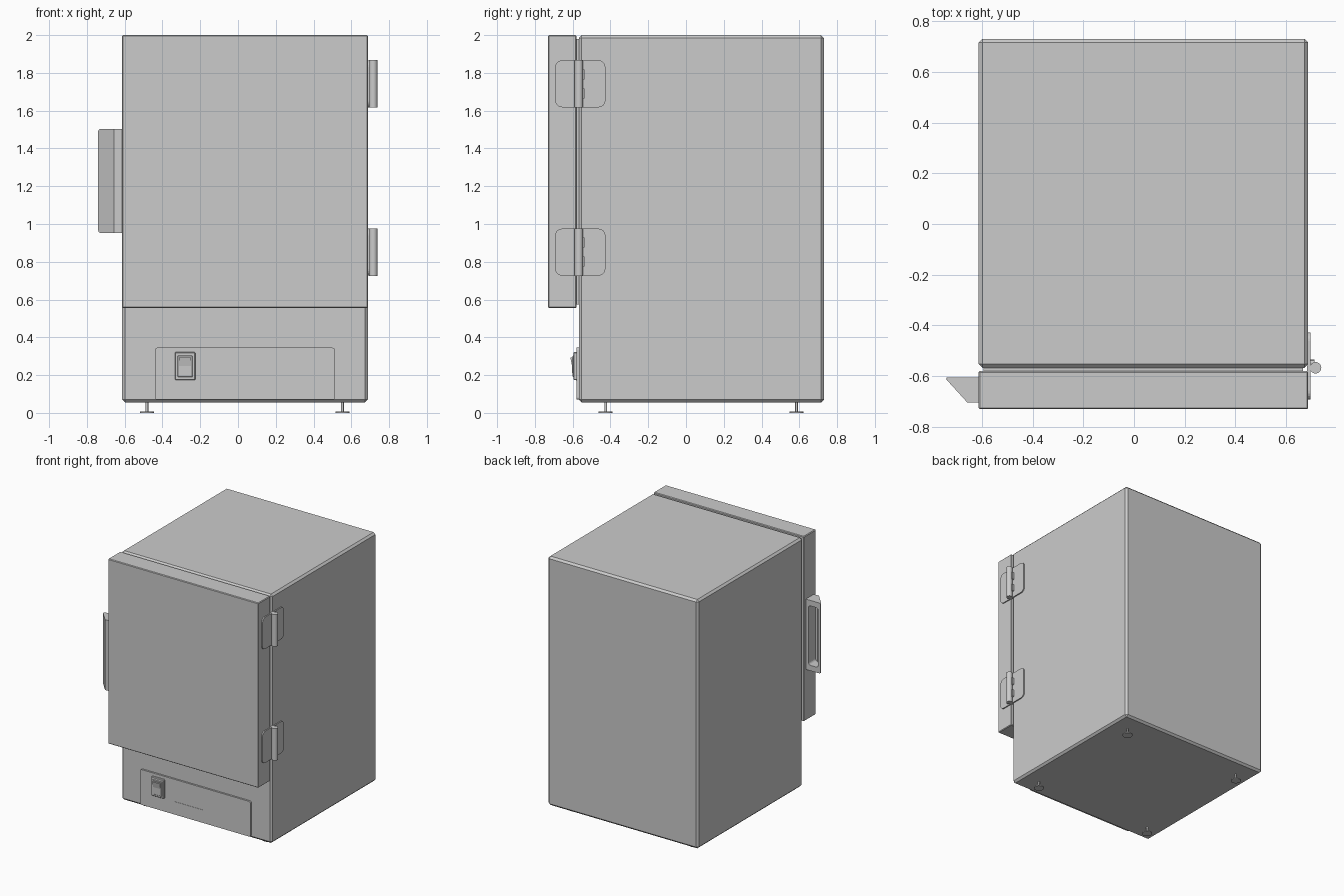
import bpy, bmesh, math
from mathutils import Matrix, Vector

if "Cube" in bpy.data.objects:
    bpy.data.objects.remove(bpy.data.objects["Cube"])


def finish(bm, name):
    bmesh.ops.recalc_face_normals(bm, faces=bm.faces[:])
    me = bpy.data.meshes.new(name)
    bm.to_mesh(me)
    bm.free()
    ob = bpy.data.objects.new(name, me)
    bpy.context.collection.objects.link(ob)
    return ob


def box(name, x, y, z, bevel=0.0, segments=1, axis=None):
    """Box from min/max pairs; bevel all edges, or only those along one axis."""
    bm = bmesh.new()
    bmesh.ops.create_cube(bm, size=1)
    for v in bm.verts:
        v.co = [(r[0] + r[1]) / 2 + c * (r[1] - r[0]) for r, c in zip((x, y, z), v.co)]
    if bevel:
        edges = [e for e in bm.edges if axis is None or
                 abs((e.verts[0].co - e.verts[1].co).normalized()[axis]) > 0.9]
        bmesh.ops.bevel(bm, geom=edges, offset=bevel, segments=segments,
                        profile=0.5, affect='EDGES')
    return finish(bm, name)


def cylinder(name, x, y, z0, z1, r, sides=32):
    bm = bmesh.new()
    bmesh.ops.create_cone(bm, cap_ends=True, segments=sides, radius1=r, radius2=r, depth=z1 - z0,
                          matrix=Matrix.Translation((x, y, (z0 + z1) / 2)))
    ob = finish(bm, name)
    for p in ob.data.polygons:
        p.use_smooth = len(p.vertices) == 4
    return ob


def prism(name, outline, z0, z1, bevel=0.0, segments=1, keep=None):
    """Extrude an xy outline upward; bevel the edges chosen by keep."""
    bm = bmesh.new()
    face = bm.faces.new([bm.verts.new((px, py, z0)) for px, py in outline])
    ext = bmesh.ops.extrude_face_region(bm, geom=[face])
    bmesh.ops.translate(bm, vec=(0, 0, z1 - z0),
                        verts=[g for g in ext['geom'] if isinstance(g, bmesh.types.BMVert)])
    if bevel:
        bmesh.ops.bevel(bm, geom=[e for e in bm.edges if keep(e)], offset=bevel,
                        segments=segments, profile=0.5, affect='EDGES')
    return finish(bm, name)


X0, X1 = -0.613, 0.687

# cabinet, door gasket and door
box("cabinet", (X0, X1), (-0.567, 0.73), (0.055, 2.0), 0.015)
box("door_gasket", (X0 + 0.02, X1 - 0.02), (-0.585, -0.56), (0.575, 1.98))
box("door", (X0, X1), (-0.73, -0.58), (0.555, 2.0), 0.005)

# handle: wedge with a finger recess in its back face
wedge = [(X0 + 0.003, -0.605), (-0.74, -0.605), (-0.74, -0.613),
         (-0.657, -0.704), (X0 + 0.003, -0.704)]
handle = prism("door_handle", wedge, 0.953, 1.503, 0.012, 3,
               lambda e: all(v.co.x < -0.73 for v in e.verts)
               and abs(e.verts[0].co.z - e.verts[1].co.z) < 0.01)
hollow = [(-0.72, -0.58), (-0.635, -0.58), (-0.635, -0.69), (-0.654, -0.69), (-0.72, -0.618)]
cutter = prism("handle_recess_cutter", hollow, 0.995, 1.46, 0.02, 4,
               lambda e: abs(e.verts[0].co.x - e.verts[1].co.x) < 0.001
               and abs(e.verts[0].co.z - e.verts[1].co.z) < 0.001
               and min(v.co.y for v in e.verts) < -0.6)
cutter.hide_render = True
cutter.hide_viewport = True
cut = handle.modifiers.new("recess", 'BOOLEAN')
cut.operation = 'DIFFERENCE'
cut.solver = 'EXACT'
cut.object = cutter

# hinges: rounded plate, knuckle and curled tabs
for label, zc in (("upper", 1.742), ("lower", 0.851)):
    box(label + "_hinge_plate", (X1 - 0.005, 0.696), (-0.692, -0.427),
        (zc - 0.124, zc + 0.124), 0.035, 5, axis=0)
    cylinder(label + "_hinge_knuckle", 0.716, -0.567, zc - 0.125, zc + 0.125, 0.0225)
    for i, dz in enumerate((-0.05, 0.05)):
        box(f"{label}_hinge_tab_{i + 1}", (0.69, 0.712), (-0.575, -0.535),
            (zc + dz - 0.03, zc + dz + 0.03), 0.012, 2, axis=0)

# control panel with slot strip
box("control_panel", (-0.44, 0.513), (-0.581, -0.56), (0.07, 0.345), 0.012, 3, axis=1)
box("panel_strip", (-0.145, 0.11), (-0.583, -0.578), (0.168, 0.172))

# power switch: stepped frame with a rocker tilted inside
box("switch_base", (-0.334, -0.226), (-0.596, -0.575), (0.174, 0.322), 0.004)
box("switch_frame", (-0.32, -0.24), (-0.601, -0.59), (0.19, 0.303), 0.003)
rocker = [(-0.59, 0.2), (-0.602, 0.2), (-0.603, 0.248), (-0.612, 0.293), (-0.59, 0.293)]
bm = bmesh.new()
face = bm.faces.new([bm.verts.new((-0.312, y, z)) for y, z in rocker])
ext = bmesh.ops.extrude_face_region(bm, geom=[face])
bmesh.ops.translate(bm, vec=(0.064, 0, 0),
                    verts=[g for g in ext['geom'] if isinstance(g, bmesh.types.BMVert)])
finish(bm, "switch_rocker")

# levelling feet: thin stem on a flat disc
for i, (x, y) in enumerate((x, y) for x in (-0.482, 0.553) for y in (-0.425, 0.585)):
    cylinder(f"foot_stem_{i + 1}", x, y, 0.004, 0.06, 0.007, 16)
    cylinder(f"foot_disc_{i + 1}", x, y, 0.0, 0.007, 0.037)
